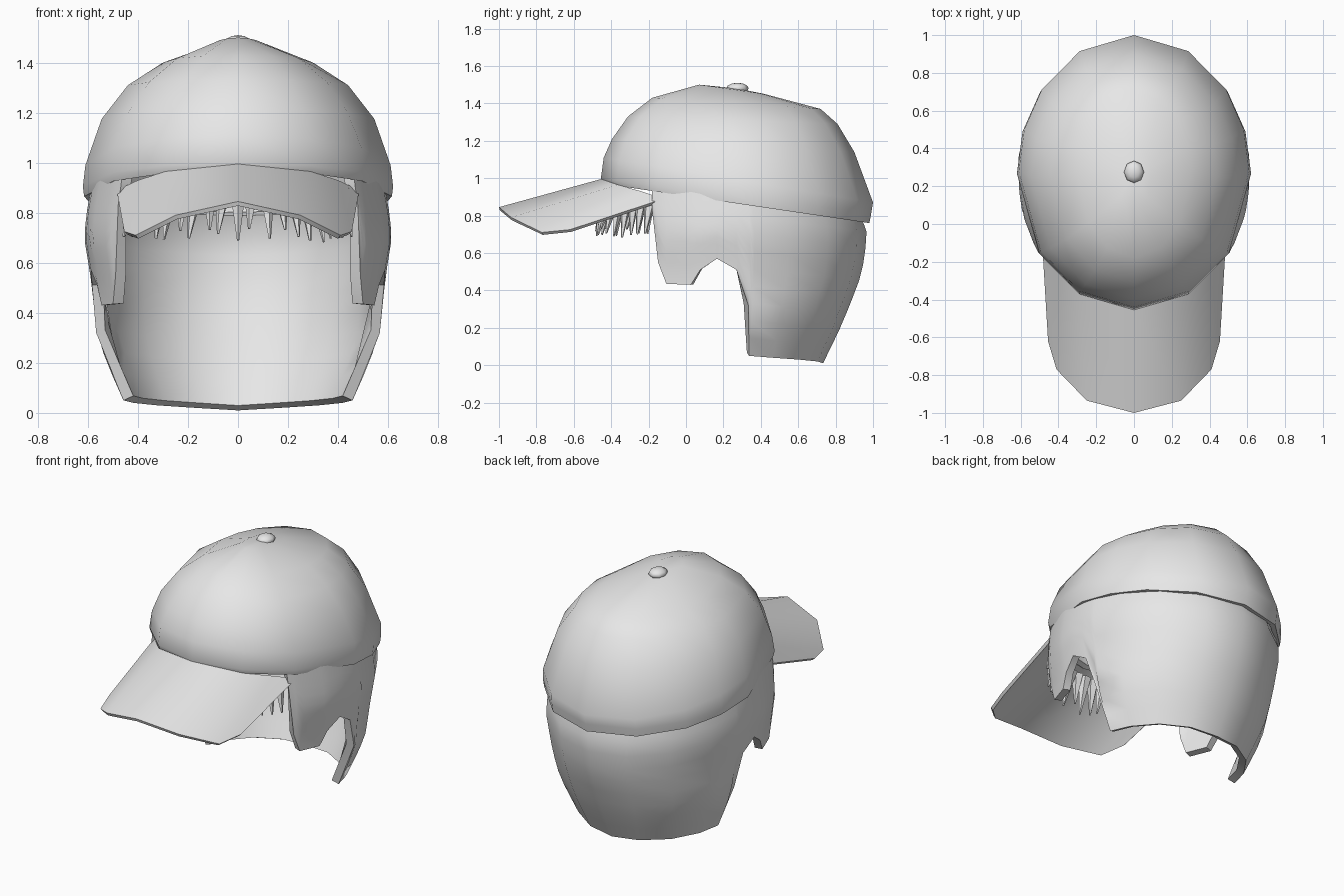
import bpy, bmesh, math, random
from mathutils import Vector, Matrix

random.seed(4)
cube = bpy.data.objects.get("Cube")
if cube:
    bpy.data.objects.remove(cube)

grey = bpy.data.materials.new("plain grey")
grey.use_nodes = True
grey.diffuse_color = (0.8, 0.8, 0.8, 1)
grey.node_tree.nodes["Principled BSDF"].inputs["Base Color"].default_value = (0.8, 0.8, 0.8, 1)


def finish(name, bm, thickness=0, angle=45):
    """Turn a bmesh into a shaded object, thickened inwards if asked."""
    bmesh.ops.remove_doubles(bm, verts=bm.verts, dist=0.0005)
    mesh = bpy.data.meshes.new(name)
    bm.to_mesh(mesh)
    bm.free()
    mesh.materials.append(grey)
    obj = bpy.data.objects.new(name, mesh)
    bpy.context.collection.objects.link(obj)
    bpy.ops.object.select_all(action='DESELECT')
    obj.select_set(True)
    bpy.context.view_layer.objects.active = obj
    if thickness:
        mod = obj.modifiers.new("thickness", 'SOLIDIFY')
        mod.thickness = thickness
        mod.offset = -1
        bpy.ops.object.modifier_apply(modifier=mod.name)
    bpy.ops.object.shade_smooth_by_angle(angle=math.radians(angle))
    return obj


def grid(rows):
    """Skin rows of points with quads."""
    bm = bmesh.new()
    vs = [[bm.verts.new(p) for p in row] for row in rows]
    for low, up in zip(vs, vs[1:]):
        for i in range(len(low) - 1):
            bm.faces.new((low[i], up[i], up[i + 1], low[i + 1]))
    return bm


def mix(a, b, t):
    return a + (b - a) * t


# Cap crown: tilted oval rings (front y, front z, back y, back z, half width)
rings = [(-.44, .97, .98, .76, .615), (-.455, 1.0, .99, .81, .62),
         (-.44, 1.11, 1.0, .87, .61), (-.395, 1.21, .9, 1.14, .545),
         (-.31, 1.33, .81, 1.29, .44), (-.18, 1.43, .72, 1.37, .30),
         (.07, 1.5, .42, 1.45, .09), (.27, 1.48, .27, 1.48, 0)]
half = [0, 28, 53, 72, 90, 126, 152, 180]
turns = [math.radians(a) for a in [-a for a in half[:0:-1]] + half]
rows = []
for yf, zf, yb, zb, w in rings:
    row = []
    for a in turns:
        t = .5 + .5 * math.cos(a)
        row.append((w * math.sin(a), mix(yf, yb, t), mix(zf, zb, t)))
    rows.append(row)
bm = grid(rows)
bmesh.ops.dissolve_degenerate(bm, edges=bm.edges, dist=0.0005)
finish("cap_crown", bm, 0.03)

# Button on top of the crown
bm = bmesh.new()
bmesh.ops.create_uvsphere(bm, u_segments=8, v_segments=6, radius=1,
                          matrix=Matrix.Translation((0, .275, 1.48)) @ Matrix.Diagonal((.053, .06, .03, 1)))
finish("cap_button", bm, angle=60)

# Brim: strip from the crown's front edge to the curved outer edge
inner = [(0, -.455, .995), (.29, -.365, .965), (.4, -.24, .93), (.485, -.12, .89)]
outer = [(0, -1, .845), (.25, -.935, .79), (.41, -.77, .71), (.455, -.62, .725)]


def mirrored(pts):
    return [(-x, y, z) for x, y, z in pts[:0:-1]] + pts


finish("cap_brim", grid([mirrored(inner), mirrored(outer)]), 0.018, 35)

# Hair shell: half width and back depth by height
profile = [(0, .44, .728), (.2, .53, .825), (.32, .57, .875), (.49, .58, .94),
           (.70, .615, .97), (.80, .605, .935), (1.0, .57, .88)]
# Columns round the head: angle from the back, height of the lower edge
columns = [(0, .01), (22, .02), (45, .03), (66, .04), (82, .05), (84, .32), (90, .51),
           (98, .57), (105, .51), (109, .43), (120, .435), (124, .55), (127, .83)]


def hair_point(angle, z):
    for (z0, w0, b0), (z1, w1, b1) in zip(profile, profile[1:]):
        if z <= z1:
            break
    t = (z - z0) / (z1 - z0)
    a = math.radians(angle)
    depth = mix(b0, b1, t) - .27 if math.cos(a) > 0 else .75
    return Vector((mix(w0, w1, t) * math.sin(a), .27 + depth * math.cos(a), z))


full = [(-a, z) for a, z in columns[:0:-1]] + columns
steps = 9
rows = []
for s in range(steps + 1):
    row = []
    for a, low in full:
        top = .94 - .148 * hair_point(a, .8).y
        row.append(hair_point(a, mix(low, top, s / steps)))
    rows.append(row)
finish("hair_shell", grid(rows), 0.045)

# Fringe: pointed locks hanging under the front of the crown
bm = bmesh.new()
count = 19
for i in range(count):
    a = math.radians(mix(-62, 62, i / (count - 1)))
    out = Vector((math.sin(a), -math.cos(a), 0))
    root = Vector((.47 * out.x, .02 - .45 * math.cos(a), .87 + .04 * math.cos(a)))
    tip = root + out * random.uniform(.02, .06)
    tip.x += random.uniform(-.02, .02)
    tip.z = random.uniform(.68, .74)
    axis = tip - root
    place = Matrix.Translation((root + tip) / 2) @ axis.to_track_quat('Z', 'Y').to_matrix().to_4x4()
    bmesh.ops.create_cone(bm, cap_ends=True, segments=5, radius1=.036, radius2=.005,
                          depth=axis.length, matrix=place)
finish("hair_fringe", bm, angle=30)
